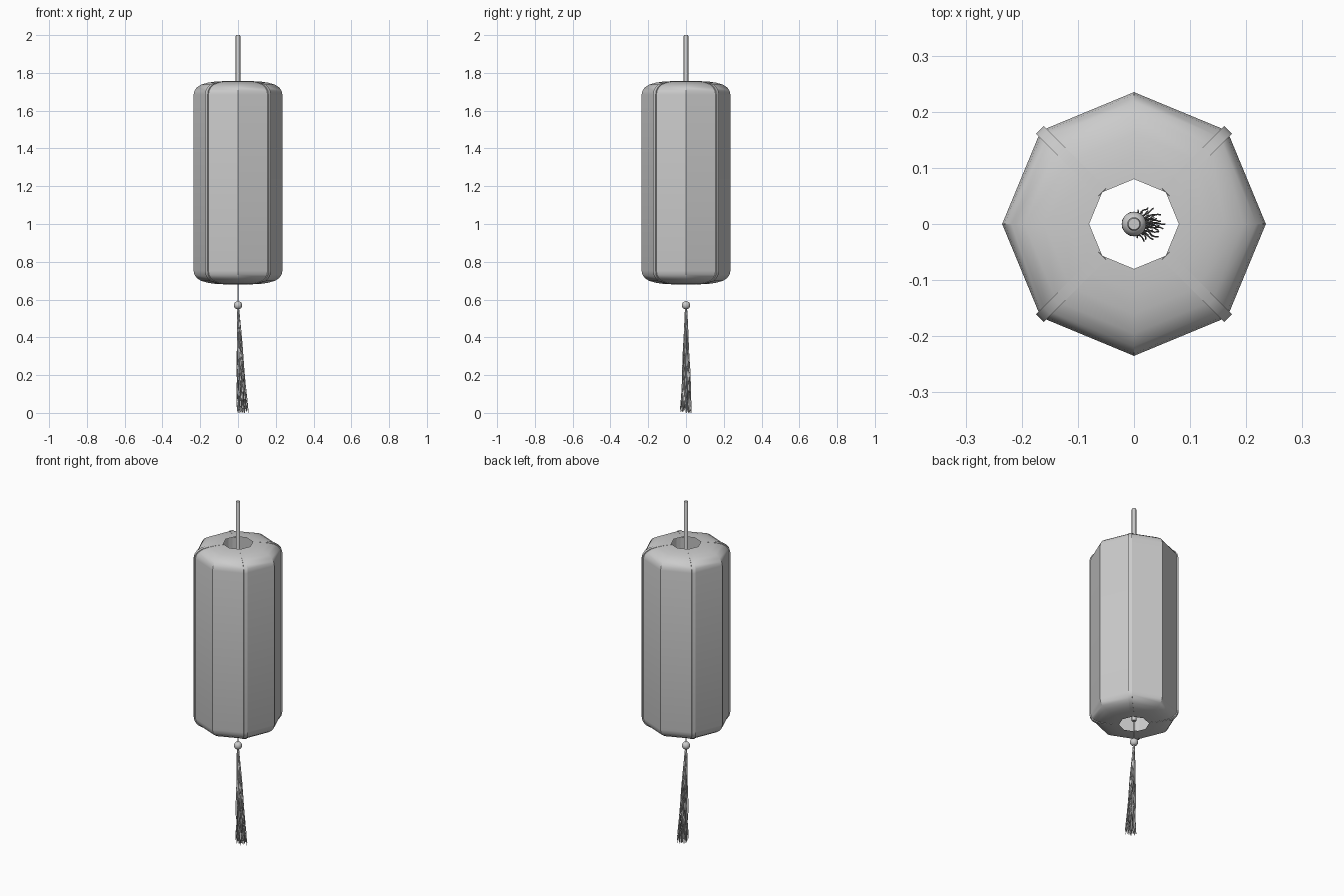
import bpy, bmesh, random
from math import sin, cos, pi, radians, sqrt
from mathutils import Vector

if "Cube" in bpy.data.objects:
    bpy.data.objects.remove(bpy.data.objects["Cube"])

random.seed(4)


def finish(name, bm, angle=30):
    me = bpy.data.meshes.new(name)
    bmesh.ops.recalc_face_normals(bm, faces=bm.faces)
    bm.to_mesh(me)
    bm.free()
    ob = bpy.data.objects.new(name, me)
    bpy.context.collection.objects.link(ob)
    bpy.ops.object.select_all(action='DESELECT')
    ob.select_set(True)
    bpy.context.view_layer.objects.active = ob
    bpy.ops.object.shade_smooth_by_angle(angle=radians(angle))
    return ob


def loft(bm, rings, caps=False):
    # bridge closed rings of points
    vs = [[bm.verts.new(p) for p in r] for r in rings]
    n = len(vs[0])
    for a, b in zip(vs, vs[1:]):
        for i in range(n):
            j = (i + 1) % n
            bm.faces.new((a[i], a[j], b[j], b[i]))
    if caps:
        bm.faces.new(vs[0][::-1])
        bm.faces.new(vs[-1])


def circle(c, r, n):
    return [Vector(c) + Vector((r * cos(2 * pi * i / n), r * sin(2 * pi * i / n), 0))
            for i in range(n)]


# shade outline (radius, height), mirrored for the lower half
upper = [(0.08, 1.756), (0.12, 1.754), (0.16, 1.748), (0.195, 1.738),
         (0.218, 1.723), (0.231, 1.705), (0.235, 1.685)]
profile = upper + [(r, 2.437 - z) for r, z in reversed(upper)]

# eight-sided paper shade, open at both ends
bm = bmesh.new()
loft(bm, [circle((0, 0, z), r, 8) for r, z in profile])
finish("lantern_shade", bm)

# four flat ribs along the diagonal corners
pts = [Vector((r, 0, z)) for r, z in profile]
for k in range(4):
    a = pi / 4 + k * pi / 2
    rad, side = Vector((cos(a), sin(a), 0)), Vector((-sin(a), cos(a), 0))
    rings = []
    for i, p in enumerate(pts):
        t = (pts[min(i + 1, len(pts) - 1)] - pts[max(i - 1, 0)]).normalized()
        nr, nz = -t.z, t.x
        lift = 0.002 if p.x > 0.17 else 0.0005
        ring = []
        for w, d in ((-0.01, lift), (0.01, lift), (0.01, -0.006), (-0.01, -0.006)):
            ring.append(rad * (p.x + nr * d) + side * w + Vector((0, 0, p.z + nz * d)))
        rings.append(ring)
    bm = bmesh.new()
    loft(bm, rings, True)
    finish("rib_%d" % (k + 1), bm)

# hanging rod
bm = bmesh.new()
loft(bm, [circle((0, 0, z), r, 16) for r, z in
          ((0.012, 0.70), (0.012, 1.996), (0.010, 2.0))], True)
finish("hanging_rod", bm)

# thin cord down to the bead
bm = bmesh.new()
loft(bm, [circle((0, 0, z), 0.0015, 6) for z in (0.705, 0.58)], True)
finish("cord", bm)

# bead
bm = bmesh.new()
bmesh.ops.create_uvsphere(bm, u_segments=20, v_segments=12, radius=0.022)
bmesh.ops.translate(bm, verts=bm.verts, vec=(0, 0, 0.57))
finish("bead", bm)

# tassel of thin wavy strands, swaying towards +x
bm = bmesh.new()
count = 56
for k in range(count):
    ang = k * 2.39996
    r = sqrt((k + 0.5) / count)
    end = Vector((0.022 + 0.031 * r * cos(ang), 0.031 * r * sin(ang), 0))
    start = Vector((0.005 * r * cos(ang), 0.005 * r * sin(ang), 0))
    low = 0.005 + random.random() * 0.022
    ph, ph2 = random.random() * 6.28, random.random() * 6.28
    rings = []
    for i in range(15):
        t = i / 14
        c = start.lerp(end, t ** 0.95)
        c += Vector((sin(9 * t + ph), sin(11 * t + ph2), 0)) * 0.0022 * t
        c.z = 0.555 + (low - 0.555) * t
        rings.append(circle(c, 0.0014, 5))
    loft(bm, rings, True)
# one strand reaches the ground
lowest = min(v.co.z for v in bm.verts)
bmesh.ops.translate(bm, verts=bm.verts, vec=(0, 0, -lowest))
finish("tassel", bm, 80)
